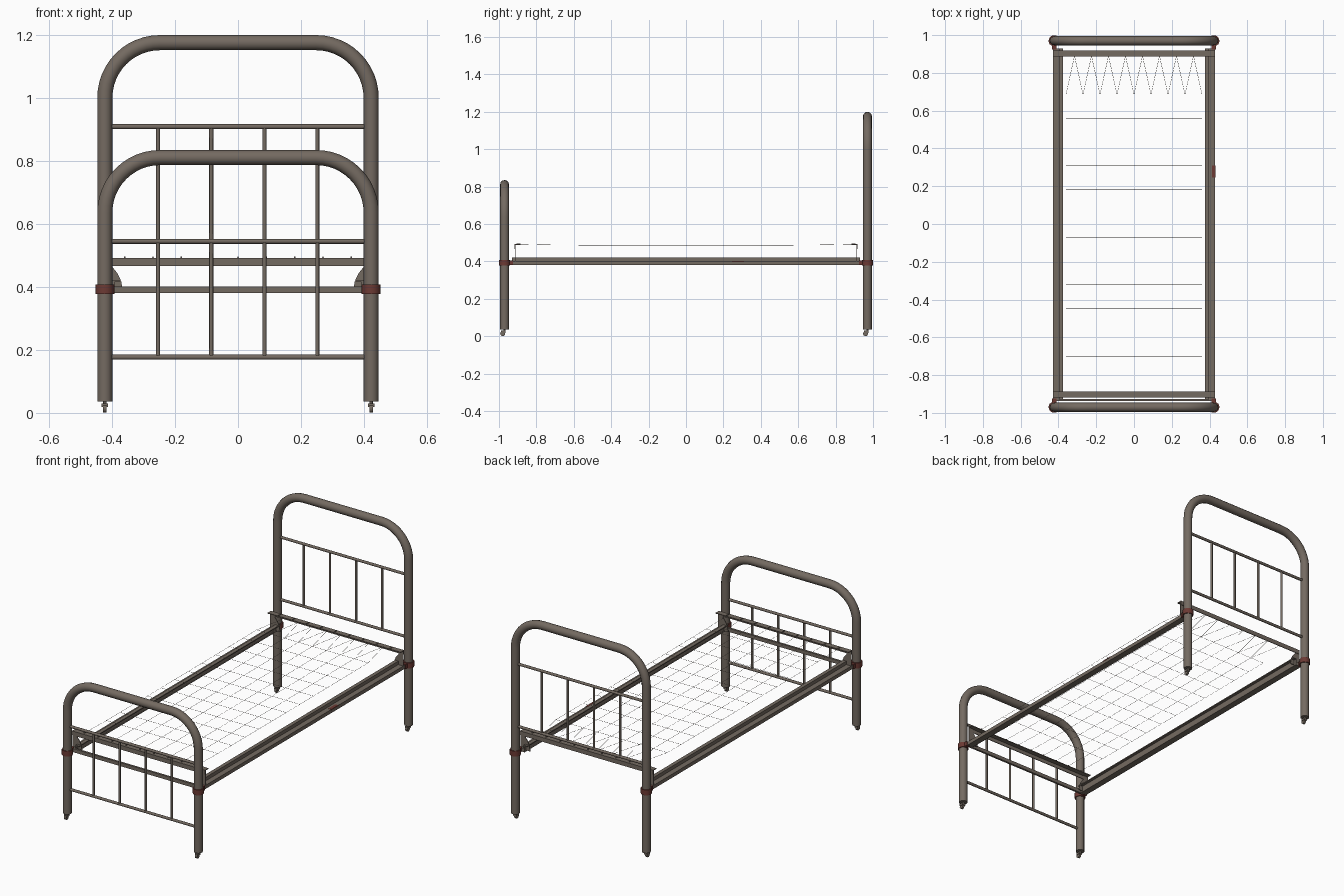
import bpy, bmesh, math
from mathutils import Vector

if "Cube" in bpy.data.objects:
    bpy.data.objects.remove(bpy.data.objects["Cube"])


def material(name, rgb):
    m = bpy.data.materials.new(name)
    m.diffuse_color = (*rgb, 1)
    m.use_nodes = True
    m.node_tree.nodes["Principled BSDF"].inputs["Base Color"].default_value = m.diffuse_color
    return m


PAINT = material("worn_grey_brown", (0.175, 0.145, 0.120))
RUST = material("rust_red", (0.15, 0.042, 0.034))


def tubes(name, paths, radius, mat, res=3):
    """Round tubes along one or more open paths, in one object."""
    cu = bpy.data.curves.new(name, 'CURVE')
    cu.dimensions = '3D'
    cu.bevel_depth = radius
    cu.bevel_resolution = res
    cu.use_fill_caps = True
    for path in paths:
        sp = cu.splines.new('POLY')
        sp.points.add(len(path) - 1)
        for p, co in zip(sp.points, path):
            p.co = (*co, 1)
    ob = bpy.data.objects.new(name, cu)
    bpy.context.collection.objects.link(ob)
    cu.materials.append(mat)
    bpy.ops.object.select_all(action='DESELECT')
    ob.select_set(True)
    bpy.context.view_layer.objects.active = ob
    bpy.ops.object.convert(target='MESH')
    if res > 0:
        bpy.ops.object.shade_smooth_by_angle(angle=math.radians(50))
    return ob


def prism(name, outline, depth, mat):
    """Flat outline (3D points) pushed along the depth vector."""
    bm = bmesh.new()
    f = bm.faces.new([bm.verts.new(p) for p in outline])
    r = bmesh.ops.extrude_face_region(bm, geom=[f])
    bmesh.ops.translate(bm, vec=Vector(depth),
                        verts=[v for v in r["geom"] if isinstance(v, bmesh.types.BMVert)])
    bmesh.ops.recalc_face_normals(bm, faces=bm.faces)
    me = bpy.data.meshes.new(name)
    bm.to_mesh(me)
    bm.free()
    me.materials.append(mat)
    ob = bpy.data.objects.new(name, me)
    bpy.context.collection.objects.link(ob)
    return ob


def box(name, x0, x1, y0, y1, z0, z1, mat):
    return prism(name, [(x0, y0, z0), (x1, y0, z0), (x1, y1, z0), (x0, y1, z0)],
                 (0, 0, z1 - z0), mat)


POST_X, R, END_Y = 0.423, 0.024, 0.97
SPINDLES = (-0.254, -0.085, 0.084, 0.252)


def end_frame(name, y, top, rail_low, rail_high):
    # bent tube forming both legs and the rounded top
    zc, bend = top - R, 0.175
    half = [(POST_X, y, 0.036)]
    for i in range(13):
        a = math.radians(i * 7.5)
        half.append((POST_X - bend + bend * math.cos(a), y, zc - bend + bend * math.sin(a)))
    tubes(name + "_hoop", [half + [(-px, py, pz) for px, py, pz in reversed(half)]], R, PAINT, 4)
    # thin horizontal rails and upright spindles
    tubes(name + "_rails", [[(-POST_X, y, z), (POST_X, y, z)] for z in (rail_low, rail_high)],
          0.008, PAINT, 2)
    tubes(name + "_spindles", [[(x, y, rail_low), (x, y, rail_high)] for x in SPINDLES],
          0.0065, PAINT, 2)
    inward = -math.copysign(1, y)
    for s, side in ((-1, "left"), (1, "right")):
        x = s * POST_X
        # rusty clamp round the post, with a lug towards the side rail
        tubes(f"{name}_collar_{side}", [[(x, y, 0.377), (x, y, 0.408)]], 0.03, RUST, 3)
        ya, yb = sorted((y + inward * 0.02, y + inward * 0.045))
        box(f"{name}_collar_lug_{side}", x - 0.012, x + 0.012, ya, yb, 0.380, 0.405, RUST)
        # caster: stem, fork and wheel
        tubes(f"{name}_caster_stem_{side}", [[(x, y, 0.018), (x, y, 0.042)]], 0.006, PAINT, 1)
        box(f"{name}_caster_fork_{side}", x - 0.010, x + 0.010, y - 0.018, y + 0.006,
            0.018, 0.030, PAINT)
        tubes(f"{name}_caster_wheel_{side}", [[(x - 0.006, y - 0.010, 0.0135),
                                               (x + 0.006, y - 0.010, 0.0135)]],
              0.0135, PAINT, 3)
        # corner plate lifting the spring frame above the side rail
        yp = y + inward * 0.055
        prism(f"{name}_corner_plate_{side}",
              [(s * px, yp, pz) for px, pz in
               ((0.43, 0.387), (0.366, 0.387), (0.371, 0.418), (0.382, 0.442),
                (0.400, 0.465), (0.400, 0.49), (0.43, 0.49))],
              (0, inward * 0.004, 0), PAINT)
    # angle iron carrying the spring wires
    yo, t = y + inward * 0.052, inward * 0.004
    w = inward * 0.032
    prism(name + "_angle_iron",
          [(-0.43, yo, 0.467), (-0.43, yo + t, 0.467), (-0.43, yo + t, 0.488),
           (-0.43, yo + w, 0.488), (-0.43, yo + w, 0.492), (-0.43, yo, 0.492)],
          (0.86, 0, 0), PAINT)


end_frame("headboard", END_Y, 1.2, 0.545, 0.909)
end_frame("footboard", -END_Y, 0.835, 0.177, 0.545)
box("foot_cross_bar", -0.41, 0.41, -0.938, -0.926, 0.381, 0.402, PAINT)

# stepped side rails
for s, side in ((-1, "left"), (1, "right")):
    prism("side_rail_" + side,
          [(s * px, -0.93, pz) for px, pz in
           ((0.430, 0.381), (0.430, 0.402), (0.398, 0.402), (0.398, 0.422),
            (0.376, 0.422), (0.376, 0.416), (0.392, 0.416), (0.392, 0.381))],
          (0, 1.86, 0), PAINT)
box("rust_patch", 0.412, 0.431, 0.245, 0.31, 0.398, 0.4035, RUST)

# spring base: thin wire grid hooked to both angle irons
XS = [i * 0.09 for i in range(-4, 5)]
YS = [-0.70 + i * 0.126 for i in range(12)]


def wire_z(y):
    return 0.489 - 0.003 * math.cos(y * 1.6)


WIRE = 0.0008
tubes("lengthwise_wires", [[(x, y, wire_z(y)) for y in YS] for x in XS], WIRE, PAINT, 0)
tubes("crosswise_wires", [[(x, y, wire_z(y)) for x in (XS[0], XS[-1])] for y in YS],
      WIRE, PAINT, 0)
hooks = []
for x in XS:
    hooks.append([(x, YS[0], wire_z(YS[0])), (x, -0.89, 0.492)])
    for dx in (-0.045, 0.045):
        if abs(x + dx) < 0.37:
            hooks.append([(x, YS[-1], wire_z(YS[-1])), (x + dx, 0.89, 0.492)])
tubes("end_springs", hooks, WIRE, PAINT, 0)
tubes("spring_hooks", [[(x, s * 0.886, 0.494), (x, s * 0.906, 0.494)]
                       for x in XS for s in (-1, 1)], 0.003, PAINT, 1)
